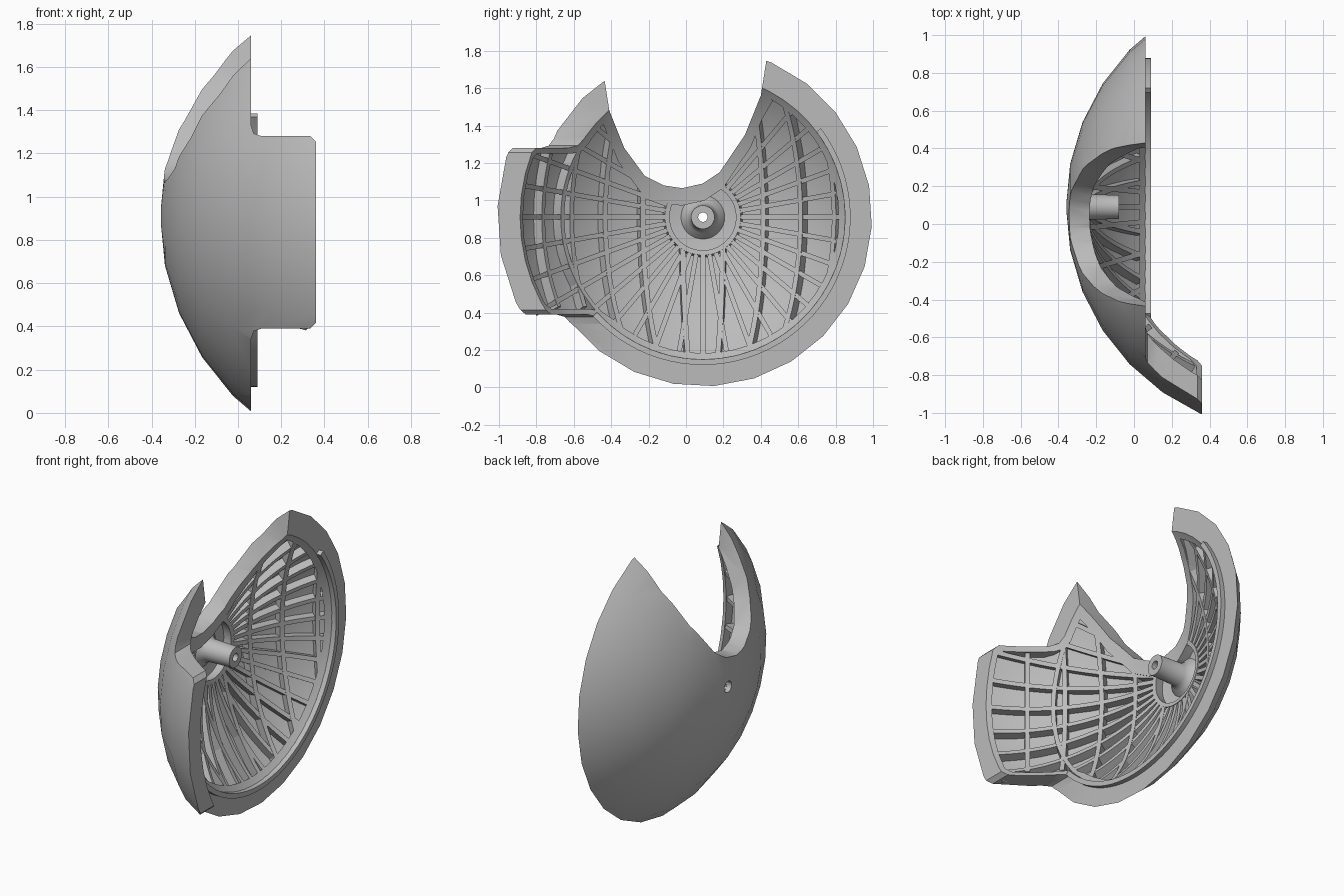
import bpy, bmesh, math
from mathutils import Vector

if "Cube" in bpy.data.objects:
    bpy.data.objects.remove(bpy.data.objects["Cube"])

CENTRE = Vector((0.84, 0.09, 0.91))      # centre of the spherical dome
R_OUT, R_SKIN, R_IN = 1.2, 1.15, 1.09

grey = bpy.data.materials.new("plain grey")
grey.use_nodes = True
grey.diffuse_color = (0.5, 0.5, 0.5, 1)
grey.node_tree.nodes["Principled BSDF"].inputs["Base Color"].default_value = (0.5, 0.5, 0.5, 1)


def finish(name, bm):
    bmesh.ops.recalc_face_normals(bm, faces=bm.faces)
    mesh = bpy.data.meshes.new(name)
    bm.to_mesh(mesh)
    bm.free()
    mesh.materials.append(grey)
    obj = bpy.data.objects.new(name, mesh)
    bpy.context.collection.objects.link(obj)
    return obj


def smooth(obj, degrees=30):
    bpy.ops.object.select_all(action='DESELECT')
    obj.select_set(True)
    bpy.context.view_layer.objects.active = obj
    bpy.ops.object.shade_smooth_by_angle(angle=math.radians(degrees))


def lathe(name, profile, segs, phase=0.0):
    """Revolve (x, radius) points about the dome axis; ends close to a point."""
    bm = bmesh.new()
    rings = []
    for x, r in profile:
        count = segs if r > 0 else 1
        rings.append([bm.verts.new((x, CENTRE.y + r * math.cos(phase + math.tau * i / segs),
                                    CENTRE.z + r * math.sin(phase + math.tau * i / segs)))
                      for i in range(count)])
    for a, b in zip(rings, rings[1:]):
        for i in range(segs):
            j = (i + 1) % segs
            corners = [a[i % len(a)], a[j % len(a)], b[j % len(b)], b[i % len(b)]]
            bm.faces.new(list(dict.fromkeys(corners)))
    return finish(name, bm)


def ball(name, radius, segs, rings, phase=0.0):
    """Solid dome, flat on its open side."""
    profile = []
    for i in range(rings + 1):
        t = math.radians(77) * i / rings
        profile.append((CENTRE.x - radius * math.cos(t), radius * math.sin(t)))
    profile.append((profile[-1][0], 0))
    return lathe(name, profile, segs, phase)


def prism(name, outline, axis, start, end):
    """Extrude a 2D outline along x (outline is y,z) or y (outline is x,z)."""
    bm = bmesh.new()
    place = (lambda p, d: (d, p[0], p[1])) if axis == 'x' else (lambda p, d: (p[0], d, p[1]))
    a = [bm.verts.new(place(p, start)) for p in outline]
    b = [bm.verts.new(place(p, end)) for p in outline]
    bm.faces.new(a)
    bm.faces.new(b)
    for i in range(len(a)):
        j = (i + 1) % len(a)
        bm.faces.new((a[i], a[j], b[j], b[i]))
    return finish(name, bm)


def subtract(obj, cutters):
    for cutter in cutters:
        mod = obj.modifiers.new("cut", 'BOOLEAN')
        mod.operation, mod.solver, mod.object = 'DIFFERENCE', 'EXACT', cutter
    deps = bpy.context.evaluated_depsgraph_get()
    mesh = bpy.data.meshes.new_from_object(obj.evaluated_get(deps))
    obj.modifiers.clear()
    obj.data = mesh
    for cutter in cutters:
        bpy.data.objects.remove(cutter)


# Outline of the notch at the top, as (y, z)
NOTCH = [(-0.46, 1.95), (-0.435, 1.64), (-0.41, 1.48), (-0.33, 1.28), (-0.22, 1.13),
         (-0.12, 1.08), (-0.02, 1.065), (0.09, 1.09), (0.18, 1.15), (0.315, 1.35),
         (0.40, 1.56), (0.43, 1.75), (0.45, 1.95)]


def notch(scale):
    return [(y * scale, 2 + (z - 2) * scale) for y, z in NOTCH]


def trimming(inset, notch_scale):
    """Cutters that leave the rim plane, the side flange and the notch."""
    x0, x1, lo, hi, f = 0.06 - inset, 0.36 - inset, 0.39 + inset, 1.28 - inset, 0.025
    side = [(x0, 3), (x0, hi + 2 * f), (x0 + f / 2, hi + f / 2), (x0 + 2 * f, hi),
            (x1 - f, hi), (x1, hi - f), (x1, lo + f), (x1 - f, lo),
            (x0 + 2 * f, lo), (x0 + f / 2, lo - f / 2), (x0, lo - 2 * f), (x0, -1),
            (2, -1), (2, 3)]
    plain = [(x0, -1.1), (2.1, -1.1), (2.1, 3.1), (x0, 3.1)]
    return [prism("side_cutter", side, 'y', -2, -0.2),
            prism("rim_cutter", plain, 'y', -0.25, 2.2),
            prism("notch_cutter", notch(notch_scale), 'x', -1, 1)]


# Dome shell: thin skin with a thicker border around every edge
pocket = ball("pocket_cutter", R_SKIN, 52, 14)
subtract(pocket, trimming(0.03, 1.1))
shell = ball("dome_shell", R_OUT, 26, 7, math.radians(-86.2))
bore = lathe("bore_cutter", [(-0.6, 0), (-0.6, 0.035), (-0.2, 0.035), (-0.2, 0)], 24)
subtract(shell, [ball("hollow_cutter", R_IN, 52, 14), pocket, bore] + trimming(0, 1))
smooth(shell)


def allowed(p):
    """True where a rib may run inside the border."""
    edge = notch(1.05)
    for (y0, z0), (y1, z1) in zip(edge, edge[1:]):
        if y0 <= p.y <= y1 and p.z > z0 + (z1 - z0) * (p.y - y0) / (y1 - y0):
            return False
    if p.x < 0.045:
        return True
    return p.y < -0.3 and 0.41 < p.z < 1.26 and p.x < 0.345


def add_rib(bm, directions, width, top):
    """Sweep a rectangular rib along unit directions from the dome centre."""
    runs, run = [], []
    for d in directions:
        off_axis = math.hypot(d.y, d.z) * R_IN
        if off_axis > 0.18 and allowed(CENTRE + d * 1.11):
            run.append(d)
        else:
            runs.append(run)
            run = []
    runs.append(run)
    for run in runs:
        if len(run) < 3:
            continue
        sections = []
        for i, d in enumerate(run):
            tangent = run[min(i + 1, len(run) - 1)] - run[max(i - 1, 0)]
            side = d.cross(tangent).normalized() * width / 2
            sections.append([bm.verts.new(CENTRE + d * r + side * s)
                             for r, s in ((top, -1), (top, 1), (1.16, 1), (1.16, -1))])
        for a, b in zip(sections, sections[1:]):
            for k in range(4):
                bm.faces.new((a[k], a[k - 1], b[k - 1], b[k]))
        bm.faces.new(sections[0])
        bm.faces.new(sections[-1])


def polar(theta, phi):
    return Vector((-math.cos(theta), math.sin(theta) * math.cos(phi), math.sin(theta) * math.sin(phi)))


# Ribs fanning out from the hub
bm = bmesh.new()
for i in range(36):
    add_rib(bm, [polar(math.radians(t), math.tau * i / 36) for t in range(9, 75)], 0.026, 1.094)
smooth(finish("radial_ribs", bm))

# Upright cross ribs, all square to the dome
bm = bmesh.new()
for i in range(-5, 4):
    a = math.radians(11.4 * (i + 0.5))
    path = [Vector((-math.cos(a) * math.cos(b), math.sin(a) * math.cos(b), math.sin(b)))
            for b in (math.radians(k) for k in range(-55, 56))]
    add_rib(bm, path, 0.028, 1.092)
smooth(finish("cross_ribs", bm))

# Ring around the hub and the arc dividing dome from flange
bm = bmesh.new()
for r in (0.19, 0.75):
    theta = math.asin(r / R_IN)
    first, last = (0, 361) if r < 0.5 else (135, 226)
    add_rib(bm, [polar(theta, math.radians(k)) for k in range(first, last, 3)], 0.026, 1.09)
smooth(finish("ring_ribs", bm))

# Raised lip on the rim
bm = bmesh.new()
sections = []
for i in range(41):
    a = math.radians(-138 + 175 * i / 40)
    sections.append([bm.verts.new((x, CENTRE.y + r * math.cos(a), CENTRE.z + r * math.sin(a)))
                     for x, r in ((0.04, 0.76), (0.09, 0.76), (0.09, 0.79), (0.04, 0.79))])
for a, b in zip(sections, sections[1:]):
    for k in range(4):
        bm.faces.new((a[k], a[k - 1], b[k - 1], b[k]))
bm.faces.new(sections[0])
bm.faces.new(sections[-1])
smooth(finish("rim_lip", bm))

# Hollow post with a flared foot
post = lathe("hub_post", [(-0.33, 0.035), (-0.33, 0.13), (-0.3, 0.115), (-0.28, 0.085), (-0.25, 0.068),
                          (-0.08, 0.063), (-0.08, 0.025), (-0.2, 0.025), (-0.2, 0.035),
                          (-0.33, 0.035)], 32)
weld = post.modifiers.new("weld", 'WELD')
smooth(post)
